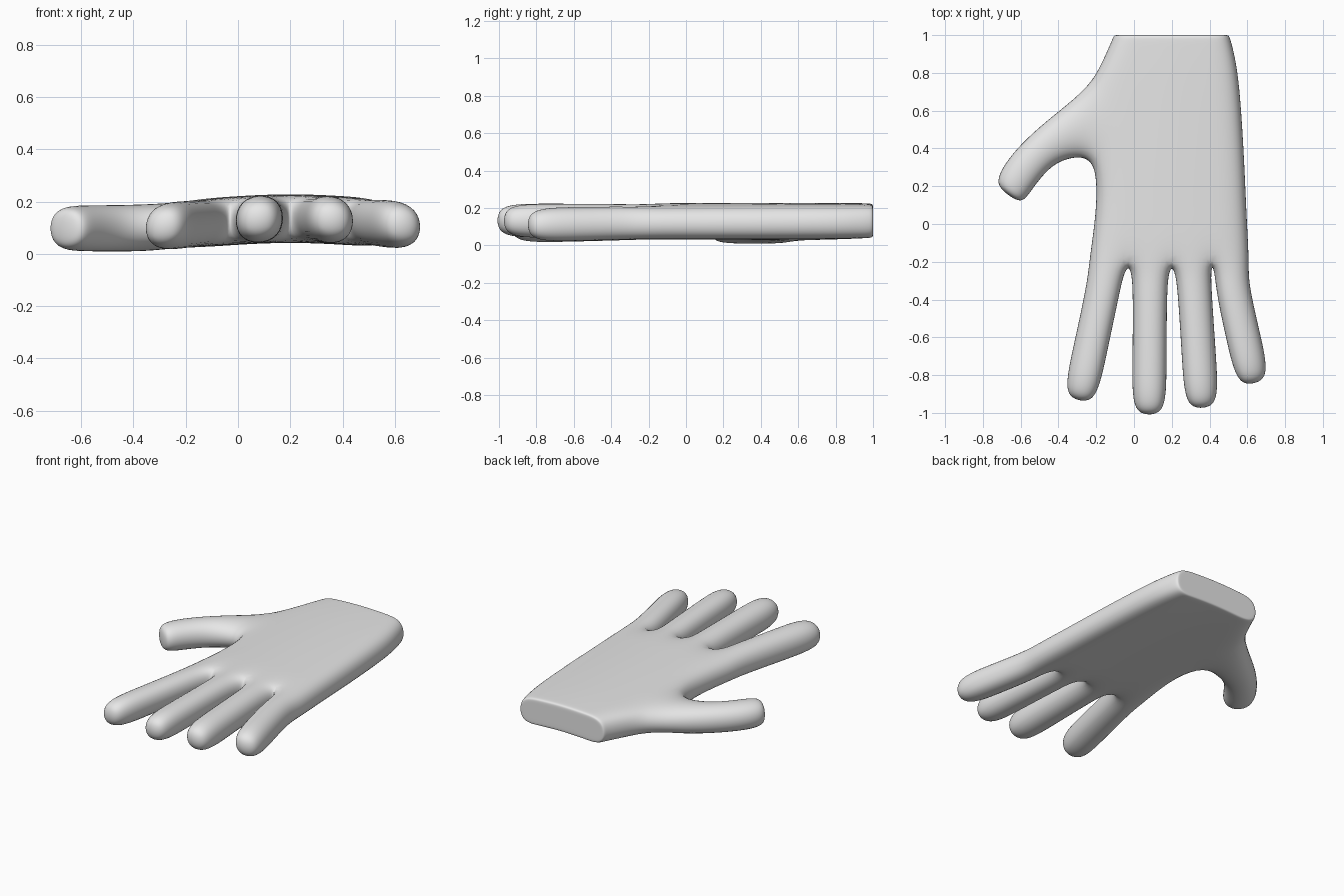
import bpy, bmesh
from mathutils import Vector

if "Cube" in bpy.data.objects:
    bpy.data.objects.remove(bpy.data.objects["Cube"])

bm = bmesh.new()


def arch(x):
    # mid-height of the hand, highest over the middle knuckle
    return 0.138 - 0.04 * min(1.0, abs(x - 0.2) / 0.55) ** 1.5


def node(x, y, half):
    # a top and bottom vertex pair
    z = arch(x)
    return bm.verts.new((x, y, z + half)), bm.verts.new((x, y, z - half))


def wall(a, b):
    return bm.faces.new((a[0], b[0], b[1], a[1]))


def slab(a, b, c, d):
    for k in (0, 1):
        bm.faces.new((a[k], b[k], c[k], d[k]))


def tube(a, b, pairs):
    # round digit grown from two neighbouring nodes, closed at its tip
    for c, d in pairs:
        slab(a, b, d, c)
        wall(a, c)
        wall(b, d)
        a, b = c, d
    wall(a, b)


# palm grid from knuckles to wrist: y, left x, right x, half thickness
rows = [(0.05, -0.208, 0.603, 0.092), (0.33, -0.2, 0.592, 0.093),
        (0.77, -0.215, 0.565, 0.093), (0.93, -0.142, 0.53, 0.09),
        (0.975, -0.122, 0.517, 0.089), (1.0, -0.112, 0.508, 0.086)]
knuckles = [(-0.243, -0.17), (-0.03, -0.195), (0.2, -0.2),
            (0.415, -0.19), (0.618, -0.2)]
grid = [[node(x, y, 0.092) for x, y in knuckles]]
for y, left, right, half in rows:
    grid.append([node(left + (right - left) * f, y, half)
                 for f in (0, 0.25, 0.51, 0.76, 1)])
THUMB_ROW = 2
for r in range(len(grid) - 1):
    lo, hi = grid[r], grid[r + 1]
    for c in range(4):
        slab(lo[c], lo[c + 1], hi[c + 1], hi[c])
    wall(lo[4], hi[4])
    if r != THUMB_ROW:
        wall(lo[0], hi[0])
wrist = [wall(grid[-1][c], grid[-1][c + 1]) for c in range(4)]

# fingers: base centre and tip, index to little
fingers = [((-0.16, -0.33), (-0.287, -0.922)), ((0.085, -0.33), (0.08, -0.997)),
           ((0.32, -0.33), (0.36, -0.962)), ((0.518, -0.33), (0.632, -0.832))]
for i, (base, tip) in enumerate(fingers):
    base, tip = Vector(base), Vector(tip)
    d = (tip - base).normalized()
    side = Vector((-d.y, d.x))
    end = tip + d * 0.018
    pairs = []
    for p, w in ((base, 0.096), (end - d * 0.25, 0.099),
                 (end - d * 0.09, 0.097), (end, 0.062)):
        pairs.append((node(*(p - side * w), w), node(*(p + side * w), w)))
    tube(grid[0][i], grid[0][i + 1], pairs)

# thumb: lower and upper outline points with half thickness
thumb = [((-0.32, 0.348), (-0.365, 0.635), 0.098),
         ((-0.435, 0.305), (-0.515, 0.515), 0.096),
         ((-0.525, 0.19), (-0.655, 0.378), 0.096),
         ((-0.57, 0.122), (-0.735, 0.25), 0.092),
         ((-0.615, 0.115), (-0.715, 0.185), 0.062)]
tube(grid[THUMB_ROW][0], grid[THUMB_ROW + 1][0],
     [(node(*lo, h), node(*up, h)) for lo, up, h in thumb])

# tight rim around the flat wrist end
bmesh.ops.recalc_face_normals(bm, faces=bm.faces)
bmesh.ops.inset_region(bm, faces=wrist, thickness=0.025)
for f in bm.faces:
    f.smooth = True

mesh = bpy.data.meshes.new("hand")
bm.to_mesh(mesh)
bm.free()
hand = bpy.data.objects.new("hand", mesh)
bpy.context.collection.objects.link(hand)
sub = hand.modifiers.new("smooth_surface", 'SUBSURF')
sub.levels = sub.render_levels = 3

grey = bpy.data.materials.new("light_grey")
grey.diffuse_color = (0.8, 0.8, 0.8, 1)
grey.use_nodes = True
grey.node_tree.nodes["Principled BSDF"].inputs["Base Color"].default_value = grey.diffuse_color
mesh.materials.append(grey)
